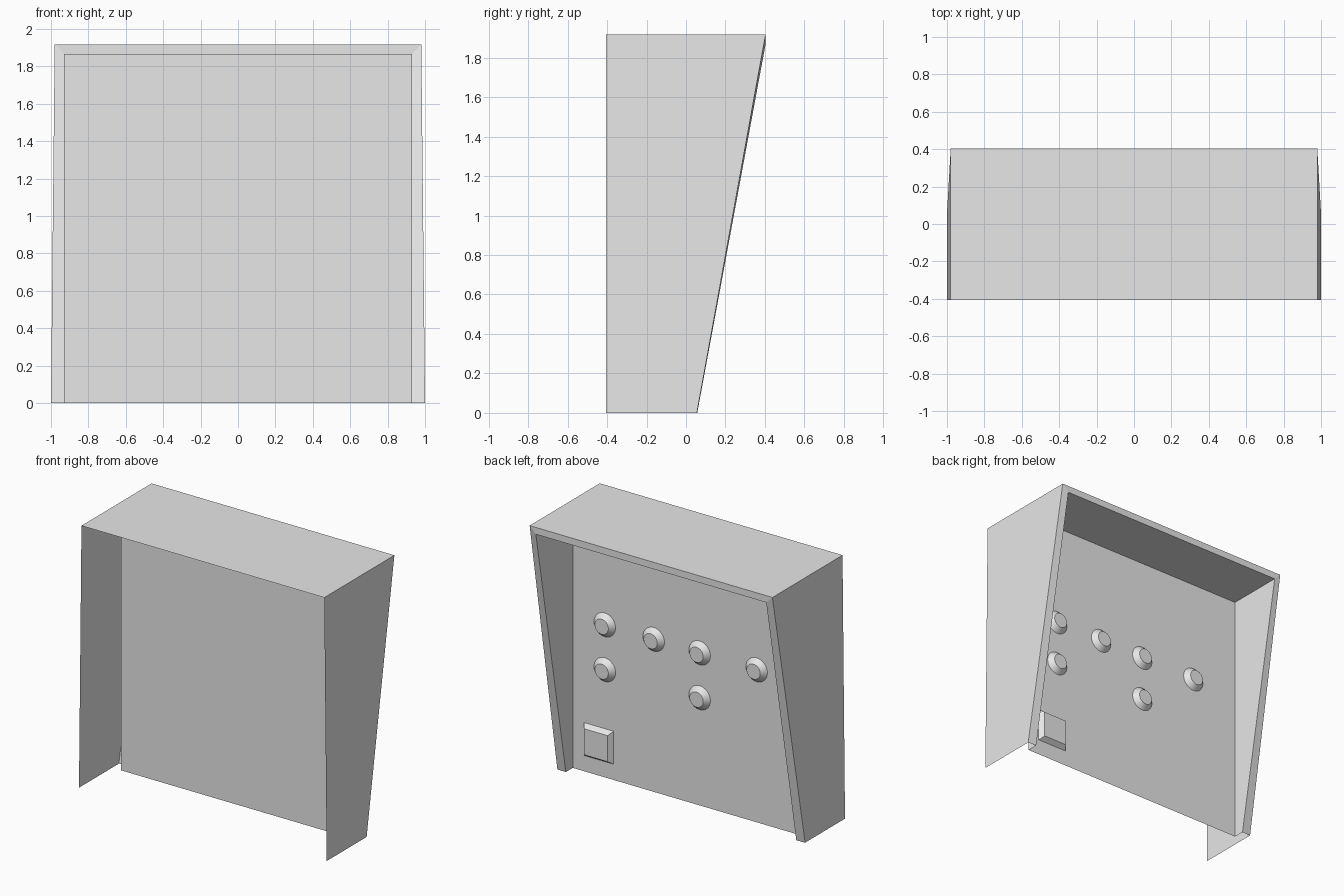
import bpy, bmesh
from math import radians
from mathutils import Matrix

default_cube = bpy.data.objects.get("Cube")
if default_cube:
    bpy.data.objects.remove(default_cube, do_unlink=True)

grey = bpy.data.materials.new("plain_grey")
grey.use_nodes = True
COLOUR = (0.8, 0.8, 0.8, 1)
grey.diffuse_color = COLOUR
grey.node_tree.nodes["Principled BSDF"].inputs["Base Color"].default_value = COLOUR

PANEL_Y = -0.023


def finish(bm, name):
    mesh = bpy.data.meshes.new(name)
    bm.to_mesh(mesh)
    bm.free()
    mesh.materials.append(grey)
    obj = bpy.data.objects.new(name, mesh)
    bpy.context.collection.objects.link(obj)
    return obj


def arch(bm, foot_x, top_x, foot_y, top_y, top_z):
    """Four corners of an open-bottomed frame, from the -x foot to the +x foot."""
    corners = [(-foot_x, foot_y, 0), (-top_x, top_y, top_z),
               (top_x, top_y, top_z), (foot_x, foot_y, 0)]
    return [bm.verts.new(c) for c in corners]


# Hood: outer sheet, sloping back rim, inner walls and recessed panel
bm = bmesh.new()
frames = [
    arch(bm, 1.0, 0.98, -0.405, -0.405, 1.917),
    arch(bm, 1.0, 0.98, 0.055, 0.403, 1.917),
    arch(bm, 0.93, 0.93, 0.057, 0.403, 1.867),
    arch(bm, 0.93, 0.93, PANEL_Y, PANEL_Y, 1.867),
]
for a, b in zip(frames, frames[1:]):
    for i in range(3):
        bm.faces.new((a[i], a[i + 1], b[i + 1], b[i]))
bm.faces.new(frames[-1])
finish(bm, "hood_and_panel")


def bevelled_stud(name, x, z, sides, radius, cap_radius, height, spin=0):
    """Tapered stud standing out from the back of the panel."""
    bm = bmesh.new()
    place = (Matrix.Translation((x, PANEL_Y + height / 2, z))
             @ Matrix.Rotation(radians(-90), 4, "X")
             @ Matrix.Rotation(radians(spin), 4, "Z"))
    bmesh.ops.create_cone(bm, cap_ends=True, segments=sides, radius1=radius,
                          radius2=cap_radius, depth=height, matrix=place)
    return finish(bm, name)


# Round buttons: an upper row of four and a lower row of two
UPPER, LOWER = 1.113, 0.786
buttons = [(0.672, UPPER), (0.277, UPPER), (-0.094, UPPER), (-0.554, UPPER),
           (0.672, LOWER), (-0.094, LOWER)]
for n, (x, z) in enumerate(buttons, 1):
    button = bevelled_stud(f"round_button_{n}", x, z, 32, 0.087, 0.055, 0.037)
    bpy.ops.object.select_all(action="DESELECT")
    button.select_set(True)
    bpy.context.view_layer.objects.active = button
    bpy.ops.object.shade_smooth_by_angle(angle=radians(30))

# Square bevelled plate near the lower corner
DIAGONAL = 2 ** 0.5
bevelled_stud("square_plate", 0.72, 0.235, 4, 0.12 * DIAGONAL,
              0.095 * DIAGONAL, 0.035, spin=45)
